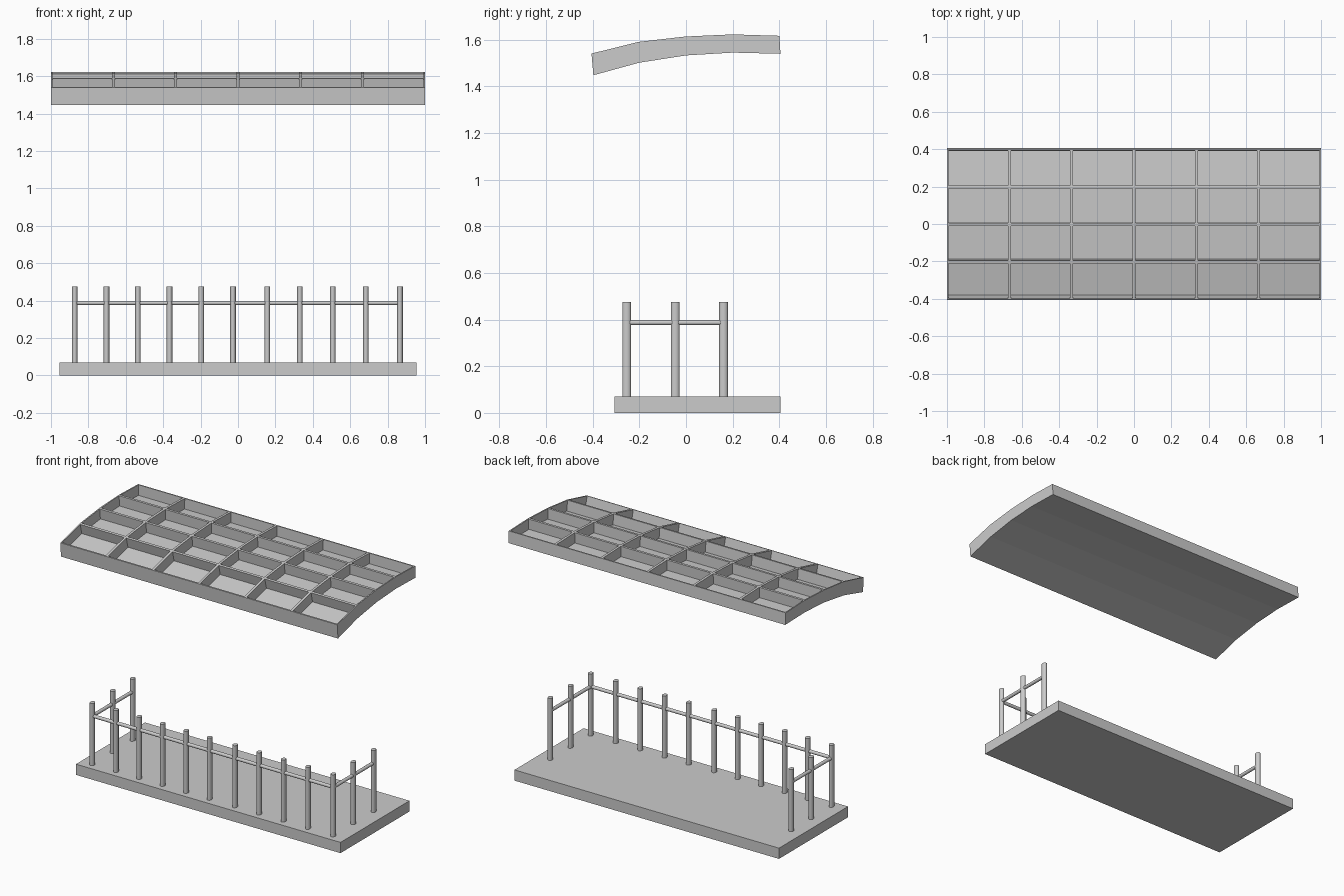
import bpy, bmesh
from mathutils import Vector

if "Cube" in bpy.data.objects:
    bpy.data.objects.remove(bpy.data.objects["Cube"], do_unlink=True)

# Single plain grey
grey = bpy.data.materials.new("light_grey")
grey.use_nodes = True
COLOUR = (0.6, 0.6, 0.6, 1)
grey.diffuse_color = COLOUR
grey.node_tree.nodes["Principled BSDF"].inputs["Base Color"].default_value = COLOUR


def rod(name, start, end, radius, depth_scale=1.0, sides=16):
    """Round bar between two points, optionally stretched in y."""
    start, end = Vector(start), Vector(end)
    axis = end - start
    bpy.ops.mesh.primitive_cylinder_add(vertices=sides, radius=radius, depth=axis.length,
                                        location=(start + end) / 2)
    ob = bpy.context.object
    ob.name = name
    ob.rotation_euler = axis.to_track_quat('Z', 'Y').to_euler()
    ob.scale.y = depth_scale
    ob.data.materials.append(grey)
    bpy.ops.object.shade_smooth_by_angle()
    return ob


# Floor slab
bpy.ops.mesh.primitive_cube_add(size=1, location=(0, 0.049, 0.035))
slab = bpy.context.object
slab.name = "floor_slab"
slab.scale = (1.91, 0.712, 0.07)
slab.data.materials.append(grey)

# Railing posts: a front row, then two more along each end
FRONT_Y = -0.254
front_x = [-0.873, -0.703, -0.535, -0.366, -0.196, -0.027,
           0.157, 0.331, 0.507, 0.684, 0.866]
ends = {"right": front_x[0], "left": front_x[-1]}
spots = [("front_post", x, FRONT_Y) for x in front_x]
spots += [(side + "_post", x, y) for side, x in ends.items() for y in (-0.046, 0.161)]
for name, x, y in spots:
    rod(name, (x, y, 0.065), (x, y, 0.475), 0.015, 1.25)

# Handrails
RAIL_Z = 0.387
rod("front_rail", (ends["right"], FRONT_Y, RAIL_Z), (ends["left"], FRONT_Y, RAIL_Z), 0.011)
for side, x in ends.items():
    rod(side + "_rail", (x, FRONT_Y, RAIL_Z), (x, 0.15, RAIL_Z), 0.011)

# Curved canopy: profile pairs (y, z) for the upper and lower skins
upper = [(-0.405, 1.54), (-0.203, 1.59), (-0.002, 1.613), (0.199, 1.622), (0.4, 1.616)]
lower = [(-0.397, 1.447), (-0.2, 1.501), (0, 1.532), (0.2, 1.544), (0.405, 1.539)]
outline = upper + lower[::-1]
BAYS = 6
bm = bmesh.new()
rings = [[bm.verts.new((-1 + 2 * i / BAYS, y, z)) for y, z in outline]
         for i in range(BAYS + 1)]
n = len(outline)
cells = []
for a, b in zip(rings, rings[1:]):
    for k in range(n):
        j = (k + 1) % n
        face = bm.faces.new((a[k], b[k], b[j], a[j]))
        if j < len(upper) and k < j:
            cells.append(face)
for ring in (rings[0], rings[-1]):
    for k in range(len(upper) - 1):
        bm.faces.new((ring[k], ring[k + 1], ring[n - 2 - k], ring[n - 1 - k]))
bmesh.ops.recalc_face_normals(bm, faces=bm.faces)

# Sink each bay to leave a grid of ribs
bmesh.ops.inset_individual(bm, faces=cells, thickness=0.008, use_even_offset=True)
for f in cells:
    f.normal_update()
for f in cells:
    offset = f.normal * -0.068
    rim = list(f.verts)
    floor = [bm.verts.new(v.co + offset) for v in rim]
    for i in range(4):
        j = (i + 1) % 4
        bm.faces.new((rim[i], rim[j], floor[j], floor[i]))
    bm.faces.new(floor)
bmesh.ops.delete(bm, geom=cells, context='FACES_ONLY')
bmesh.ops.recalc_face_normals(bm, faces=bm.faces)

mesh = bpy.data.meshes.new("canopy")
bm.to_mesh(mesh)
bm.free()
mesh.materials.append(grey)
canopy = bpy.data.objects.new("canopy", mesh)
bpy.context.collection.objects.link(canopy)
